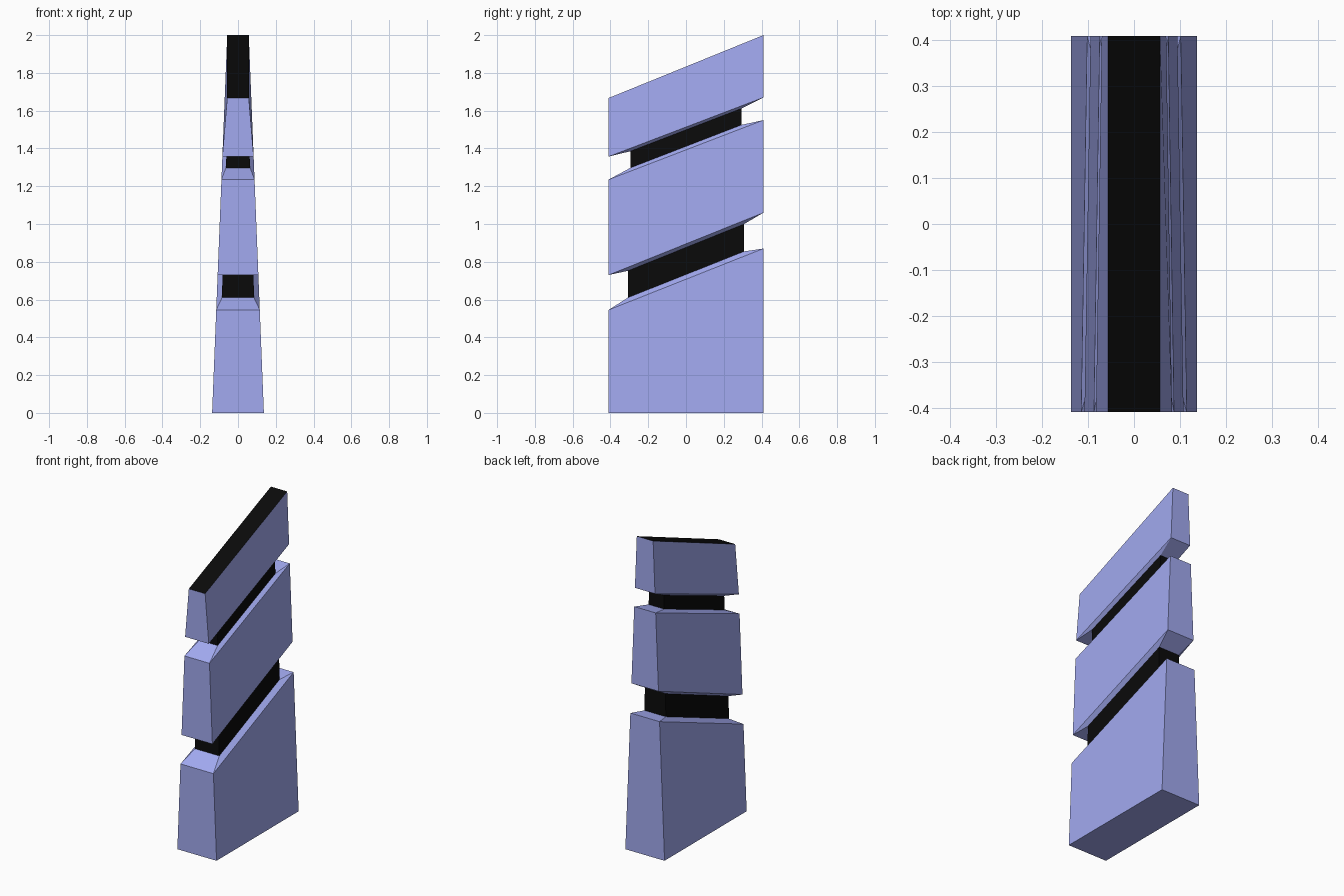
import bpy
import bmesh

if "Cube" in bpy.data.objects:
    bpy.data.objects.remove(bpy.data.objects["Cube"])


def material(name, rgb):
    mat = bpy.data.materials.new(name)
    mat.diffuse_color = (*rgb, 1)
    mat.use_nodes = True
    mat.node_tree.nodes["Principled BSDF"].inputs["Base Color"].default_value = mat.diffuse_color
    return mat


BLUE = material("periwinkle", (0.36, 0.40, 0.87))
BLACK = material("black", (0.003, 0.003, 0.003))


def taper(z):
    # half width of the tower's sloping sides at height z
    return 0.137 - 0.04 * z


def ring(half_depth, z_front, z_back, inset=0.0, widths=None):
    # four corners of a tilted cross-section
    wf, wb = widths or (taper(z_front) - inset, taper(z_back) - inset)
    d = half_depth
    return [(-wf, -d, z_front), (wf, -d, z_front), (wb, d, z_back), (-wb, d, z_back)]


def loft(name, rings, mat, base=False, top=False):
    # skin the rings; neighbouring parts share their end rings
    bm = bmesh.new()
    loops = [[bm.verts.new(p) for p in r] for r in rings]
    for a, b in zip(loops, loops[1:]):
        for i in range(4):
            j = (i + 1) % 4
            bm.faces.new((a[i], a[j], b[j], b[i]))
    if base:
        bm.faces.new(loops[0][::-1])
    if top:
        bm.faces.new(loops[-1]).material_index = 1
    mesh = bpy.data.meshes.new(name)
    bm.to_mesh(mesh)
    bm.free()
    mesh.materials.append(mat)
    mesh.materials.append(BLACK)
    obj = bpy.data.objects.new(name, mesh)
    bpy.context.collection.objects.link(obj)
    return obj


# Groove edge rings, from bottom to top
low_a = ring(0.308, 0.610, 0.855, 0.028)
low_b = ring(0.308, 0.752, 1.000, 0.025)
high_a = ring(0.295, 1.297, 1.525, 0.021)
high_b = ring(0.295, 1.385, 1.612, 0.021)

# Blue blocks with bevelled shoulders
loft("lower_block", [ring(0.41, 0, 0), ring(0.41, 0.545, 0.87), low_a], BLUE, base=True)
loft("middle_block", [low_b, ring(0.41, 0.73, 1.06), ring(0.41, 1.235, 1.55), high_a], BLUE)
loft("upper_block", [high_b, ring(0.41, 1.357, 1.67),
                     ring(0.41, 1.667, 2.0, widths=(0.057, 0.057))], BLUE, top=True)

# Black recessed bands between the blocks
loft("lower_band", [low_a, low_b], BLACK)
loft("upper_band", [high_a, high_b], BLACK)
